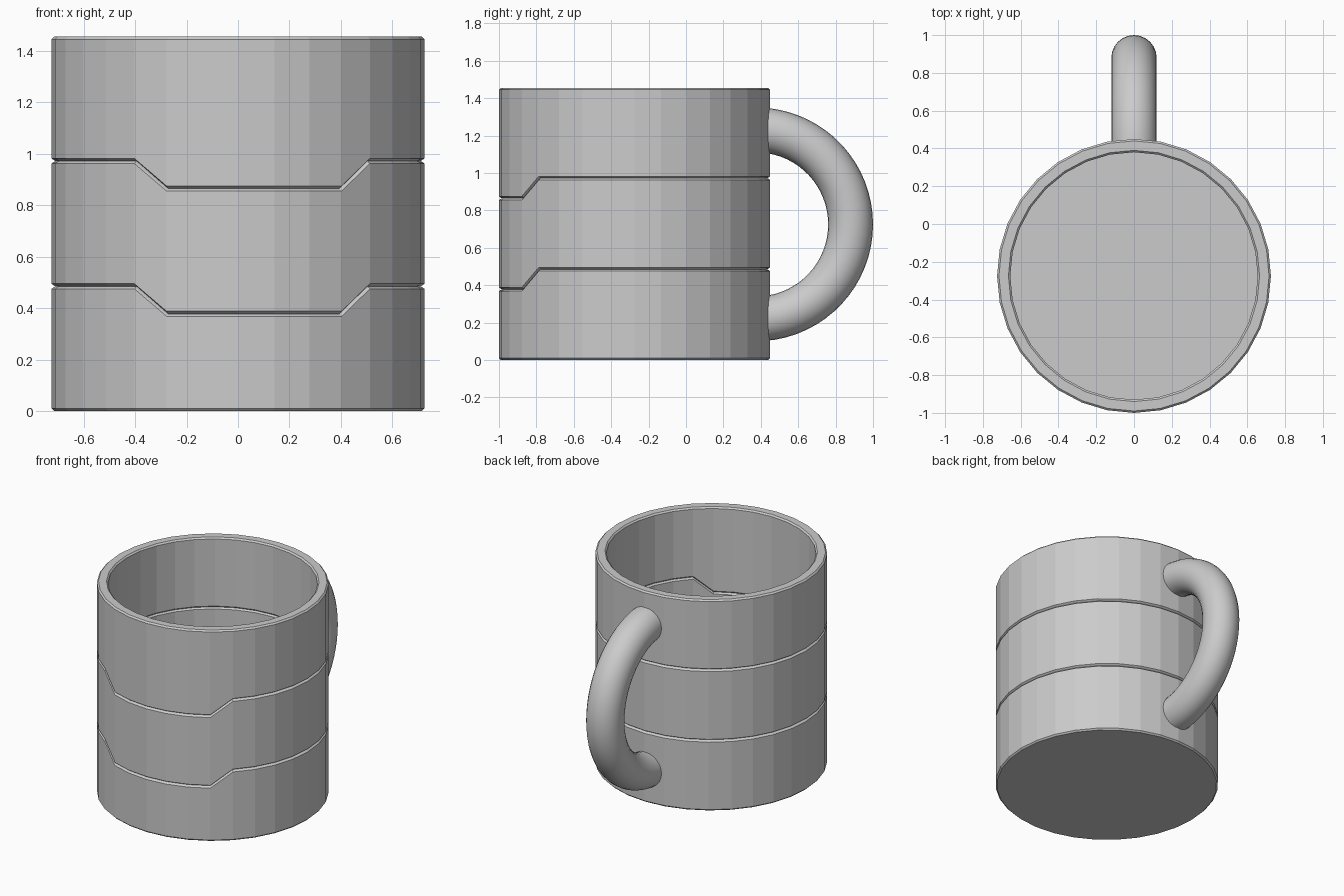
import bpy, bmesh
from math import sin, cos, pi, radians

if "Cube" in bpy.data.objects:
    bpy.data.objects.remove(bpy.data.objects["Cube"])

SIDES = 32
CY = -0.275          # centre of the cup in y
R_OUT, R_IN, TOP, FLOOR = 0.725, 0.655, 1.455, 0.08
SEAMS = (0.485, 0.972)
DROP = 0.107         # the seams dip at the front
B = 0.01             # bevel size


def to_object(name, bm):
    bmesh.ops.recalc_face_normals(bm, faces=bm.faces[:])
    me = bpy.data.meshes.new(name)
    bm.to_mesh(me)
    bm.free()
    ob = bpy.data.objects.new(name, me)
    bpy.context.collection.objects.link(ob)
    return ob


def skin(bm, rings, closed=True):
    for a, b in zip(rings, rings[1:]):
        n = len(a)
        for i in range(n):
            j = (i + 1) % n
            bm.faces.new((a[i], a[j], b[j], b[i]))


# Cup profile from underside to floor: (radius, z, follows the seam dip)
profile = [(R_OUT - B, 0, 0), (R_OUT, B, 0)]
for s in SEAMS:
    profile += [(R_OUT, s - B, 1), (R_OUT - 0.008, s - 0.004, 1), (R_OUT - 0.016, s, 1),
                (R_OUT - 0.008, s + 0.004, 1), (R_OUT, s + B, 1)]
profile += [(R_OUT, TOP - B, 0), (R_OUT - B, TOP, 0), (R_IN + B, TOP, 0), (R_IN, TOP - B, 0)]
for s in reversed(SEAMS):
    profile += [(R_IN, s + B, 1), (R_IN + B, s, 1), (R_IN, s - B, 1)]
profile += [(R_IN, FLOOR, 0)]

# Banded cup: flat-sided lathe, seams lowered over the front columns
bm = bmesh.new()
rings = []
for r, z, dips in profile:
    ring = []
    for i in range(-SIDES // 2, SIDES // 2):
        a = 2 * pi * i / SIDES
        dz = DROP if dips and -2 <= i <= 3 else 0
        ring.append(bm.verts.new((r * sin(a), CY - r * cos(a), z - dz)))
    rings.append(ring)
skin(bm, rings)
bm.faces.new(rings[0])
bm.faces.new(rings[-1])
to_object("banded_cup", bm)

# Handle: round tube swept along a half circle, ends sunk in the wall
bm = bmesh.new()
MAJOR, MINOR, HY, HZ = 0.505, 0.12, 0.375, 0.725
rings = []
for k in range(33):
    t = radians(-86 + 172 * k / 32)
    ring = []
    for i in range(24):
        a = 2 * pi * i / 24
        d = MAJOR + MINOR * cos(a)
        ring.append(bm.verts.new((MINOR * sin(a), HY + d * cos(t), HZ + d * sin(t))))
    rings.append(ring)
skin(bm, rings)
bm.faces.new(rings[0])
bm.faces.new(rings[-1])
handle = to_object("handle", bm)
bpy.context.view_layer.objects.active = handle
handle.select_set(True)
bpy.ops.object.shade_smooth_by_angle(angle=radians(40))
